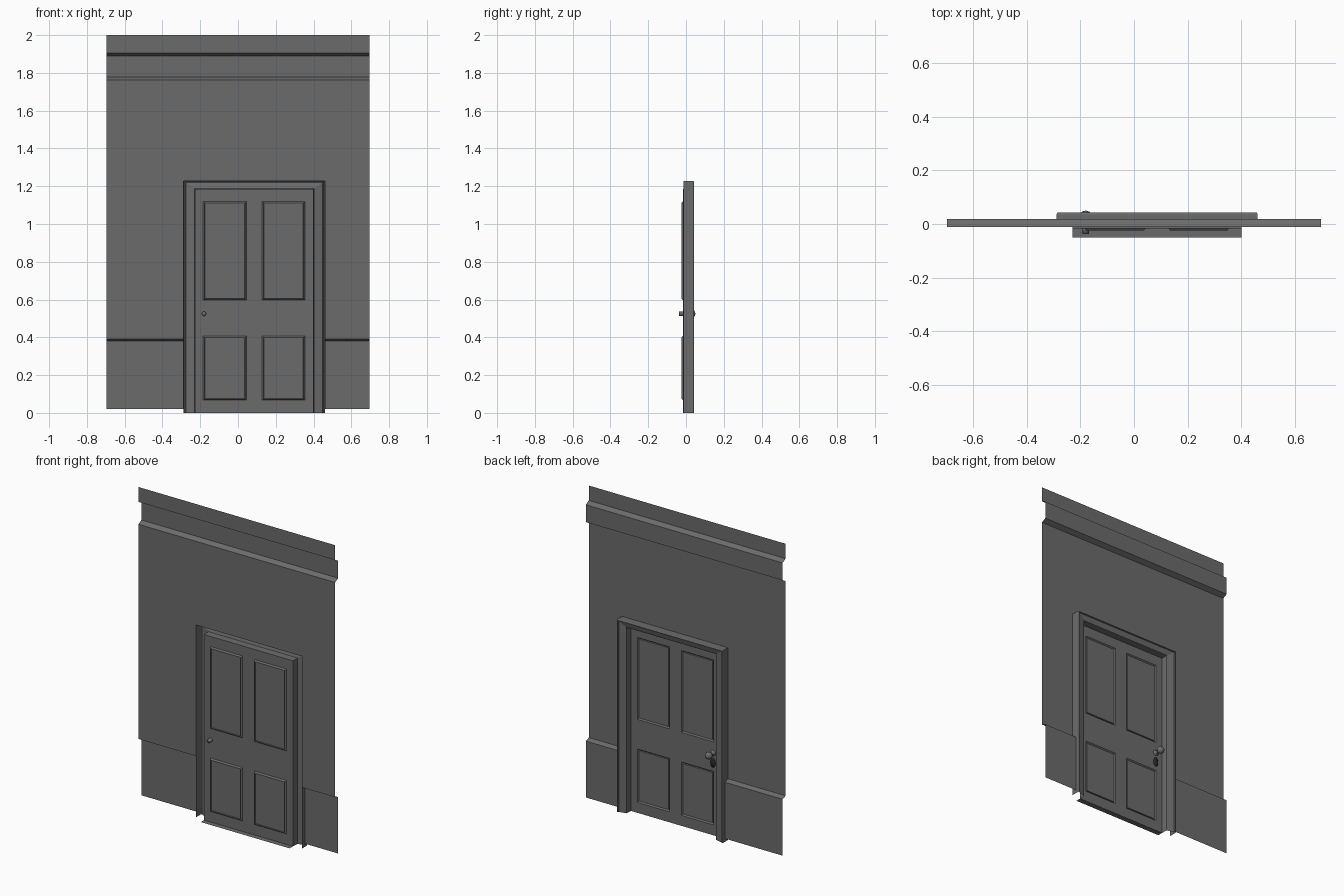
import bpy, bmesh, math
from mathutils import Matrix

if "Cube" in bpy.data.objects:
    bpy.data.objects.remove(bpy.data.objects["Cube"])


def paint(name, g):
    m = bpy.data.materials.new(name)
    m.diffuse_color = (g, g, g, 1)
    m.use_nodes = True
    m.node_tree.nodes["Principled BSDF"].inputs["Base Color"].default_value = m.diffuse_color
    return m


PAINT = paint("dark_paint", 0.148)
IRON = paint("black_iron", 0.02)


def finish(name, bm, mat=PAINT):
    me = bpy.data.meshes.new(name)
    bm.to_mesh(me)
    bm.free()
    me.materials.append(mat)
    ob = bpy.data.objects.new(name, me)
    bpy.context.collection.objects.link(ob)
    return ob


def skin(name, rows, mat=PAINT):
    """Open sheet joining equal-length rows of points."""
    bm = bmesh.new()
    grid = [[bm.verts.new(p) for p in r] for r in rows]
    for a, b in zip(grid, grid[1:]):
        for i in range(len(a) - 1):
            bm.faces.new((a[i], a[i + 1], b[i + 1], b[i]))
    return finish(name, bm, mat)


def lathe(name, profile, x, z, n=16, mat=PAINT):
    """Turn (radius, y) points around an axis along y."""
    rows = [[(x + r * math.cos(2 * math.pi * k / n), y, z + r * math.sin(2 * math.pi * k / n))
             for r, y in profile] for k in range(n + 1)]
    ob = skin(name, rows, mat)
    bm = bmesh.new()
    bm.from_mesh(ob.data)
    bmesh.ops.remove_doubles(bm, verts=bm.verts, dist=1e-5)
    bmesh.ops.recalc_face_normals(bm, faces=bm.faces)
    for f in bm.faces:
        f.smooth = True
    bm.to_mesh(ob.data)
    bm.free()
    return ob


L, R, TOP = -0.288, 0.460, 1.228      # outer edge of the door casing
BACK, FRONT, LEAF = -0.012, 0.018, -0.016

# Wall: one thin profile with wainscot, wall field, frieze and top strip
low = [(FRONT, 0.02), (FRONT, 0.380), (BACK, 0.391), (BACK, TOP)]
high = [(BACK, TOP), (BACK, 1.762), (FRONT, 1.778), (FRONT, 1.889), (BACK, 1.905), (BACK, 2.0)]
for name, prof, x0, x1 in (("wall_side_left", low, -0.695, L),
                           ("wall_side_right", low, R, 0.695),
                           ("wall_upper", high, -0.695, 0.695)):
    skin(name, [[(x, y, z) for y, z in prof] for x in (x0, x1)])

# Door casing: moulded profile (inward offset, y) mitred around the opening
casing = [(0, BACK), (0, 0.036), (0.003, 0.042), (0.008, 0.042), (0.012, 0.036),
          (0.056, 0.026), (0.058, 0.024), (0.060, LEAF)]
skin("door_casing", [[(L + o, y, 0) for o, y in casing],
                     [(L + o, y, TOP - o * 0.73) for o, y in casing],
                     [(R - o, y, TOP - o * 0.73) for o, y in casing],
                     [(R - o, y, 0) for o, y in casing]])

# Door leaf with four recessed panels, each with a sloped moulding and raised inner field
xs = [L + 0.060, -0.184, 0.044, 0.128, 0.354, R - 0.060]
zs = [0, 0.067, 0.408, 0.597, 1.120, TOP - 0.0438]
bm = bmesh.new()
v = [[bm.verts.new((x, LEAF, z)) for z in zs] for x in xs]
panels = []
for i in range(5):
    for j in range(5):
        f = bm.faces.new((v[i][j], v[i][j + 1], v[i + 1][j + 1], v[i + 1][j]))
        if i in (1, 3) and j in (1, 3):
            panels.append(f)
for thick, depth in ((0.003, -0.005), (0.011, -0.009), (0.003, 0.006)):
    bmesh.ops.inset_individual(bm, faces=panels, thickness=thick, depth=depth)
finish("door_leaf", bm)

# Threshold on the floor, in front of the leaf
skin("threshold", [[(x, -0.05, 0), (x, LEAF, 0)] for x in (xs[0], xs[-1])])

# Door knob with rose and spindle
KX, KZ = -0.18, 0.525
lathe("door_knob", [(0.018, LEAF), (0.018, -0.012), (0.009, -0.009), (0.009, 0.010),
                    (0.018, 0.015), (0.023, 0.025), (0.022, 0.036), (0.014, 0.046), (0, 0.050)], KX, KZ)
lathe("spindle_end", [(0, -0.037), (0.012, -0.037), (0.012, LEAF)], KX, KZ, 12)

# Keyhole plate, a stretched disc
plate = lathe("keyhole_plate", [(0.017, LEAF), (0.016, -0.012), (0, -0.011)], 0, 0, mat=IRON)
plate.data.transform(Matrix.Translation((KX, 0, 0.463)) @ Matrix.Diagonal((1, 1, 1.8, 1)))
